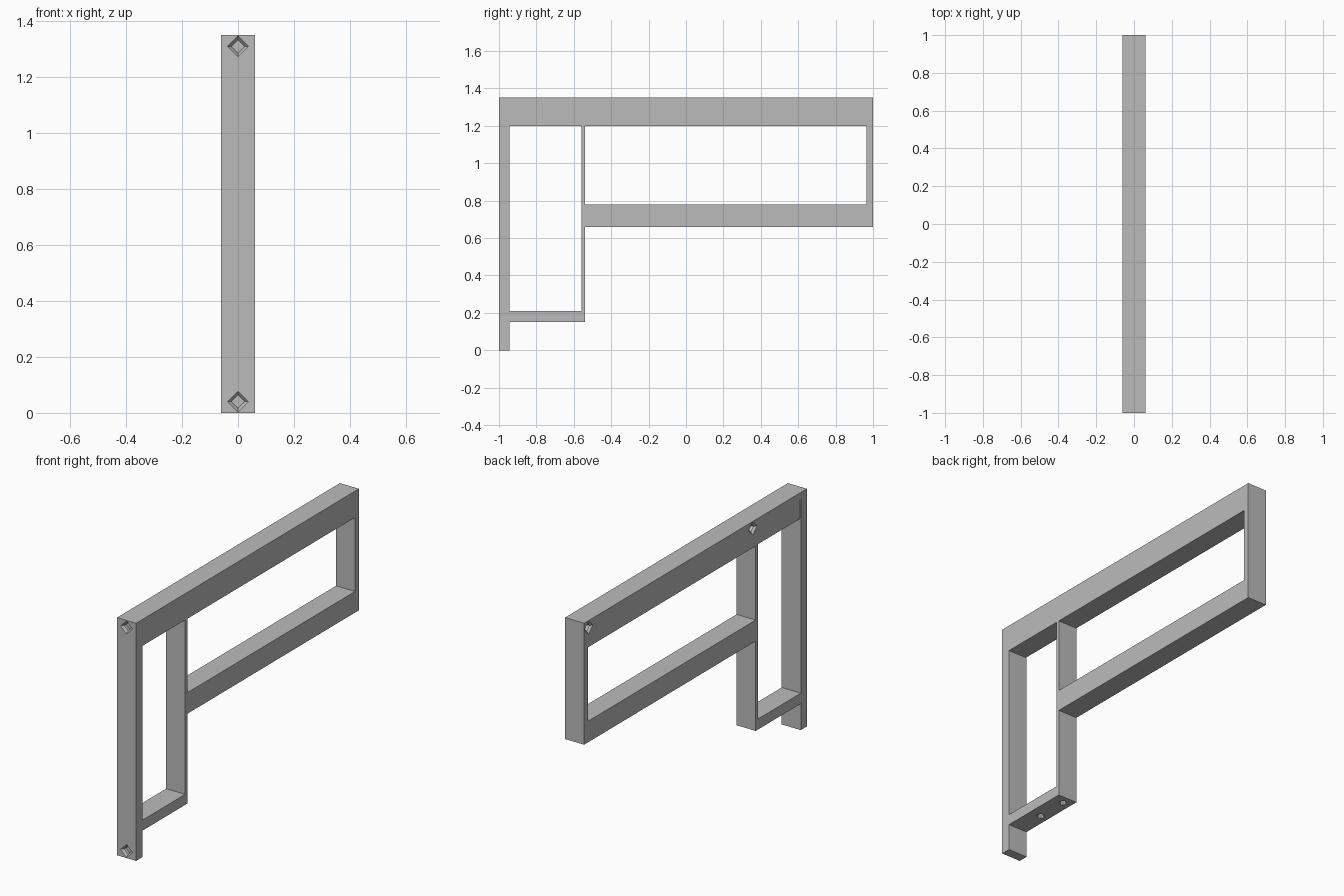
import bpy, bmesh, math
from mathutils import Vector, Matrix

cube = bpy.data.objects.get("Cube")
if cube:
    bpy.data.objects.remove(cube, do_unlink=True)

HALF = 0.06  # half of the frame's thickness in x

grey = bpy.data.materials.new("plain_grey")
grey.use_nodes = True
grey.diffuse_color = (0.5, 0.5, 0.5, 1)
grey.node_tree.nodes["Principled BSDF"].inputs["Base Color"].default_value = grey.diffuse_color


def finish(name, bm):
    bmesh.ops.recalc_face_normals(bm, faces=bm.faces)
    mesh = bpy.data.meshes.new(name)
    bm.to_mesh(mesh)
    bm.free()
    mesh.materials.append(grey)
    obj = bpy.data.objects.new(name, mesh)
    bpy.context.collection.objects.link(obj)
    return obj


def box(name, y, z, x=(-HALF, HALF)):
    lo, hi = Vector((x[0], y[0], z[0])), Vector((x[1], y[1], z[1]))
    bm = bmesh.new()
    bmesh.ops.create_cube(bm, size=1, matrix=Matrix.Translation((lo + hi) / 2)
                          @ Matrix.Diagonal((*(hi - lo), 1)))
    return finish(name, bm)


def hole_cutter(pos, direction, sides, r):
    """Countersunk blind hole that sinks from pos along direction."""
    profile = [(r, -0.01), (r, 0), (r * 0.65, 0.012), (r * 0.65, 0.03)]
    place = Matrix.Translation(pos) @ Vector(direction).to_track_quat('Z', 'Y').to_matrix().to_4x4()
    bm = bmesh.new()
    rings = []
    for rad, depth in profile:
        angles = [math.tau * i / sides for i in range(sides)]
        rings.append([bm.verts.new(place @ Vector((rad * math.cos(a), rad * math.sin(a), depth)))
                      for a in angles])
    for a, b in zip(rings, rings[1:]):
        for i in range(sides):
            j = (i + 1) % sides
            bm.faces.new((a[i], a[j], b[j], b[i]))
    bm.faces.new(rings[0])
    bm.faces.new(rings[-1])
    return finish("hole_cutter", bm)


def cut(cutter, *targets):
    cutter.hide_render = True
    for obj in targets:
        mod = obj.modifiers.new("cut", 'BOOLEAN')
        mod.operation = 'DIFFERENCE'
        mod.solver = 'EXACT'
        mod.object = cutter
        bpy.context.view_layer.objects.active = obj
        bpy.ops.object.modifier_apply(modifier=mod.name)
    bpy.data.objects.remove(cutter, do_unlink=True)


# Frame members
front_post = box("front_post", (-1, -0.945), (0, 1.35))
top_beam = box("top_beam", (-0.945, 0.965), (1.2, 1.35))
rear_post = box("rear_post", (0.965, 1), (0.66, 1.35))
inner_post = box("inner_post", (-0.56, -0.54), (0.21, 1.2))
lower_beam = box("lower_beam", (-0.54, 0.965), (0.66, 0.78))
bottom_rail = box("bottom_rail", (-0.945, -0.54), (0.15, 0.21))

# Shallow rebate on the side of the top beam
cut(box("rebate_cutter", (-0.96, -0.558), (1.15, 1.31), (-0.1, -HALF + 0.004)), top_beam)

# Diamond fixing holes in the front post and the side of the top beam
for z in (0.04, 1.31):
    cut(hole_cutter((0, -1, z), (0, 1, 0), 4, 0.037), front_post)
cut(hole_cutter((-HALF, -0.513, 1.31), (1, 0, 0), 4, 0.037), top_beam)
cut(hole_cutter((-HALF, 0.96, 1.31), (1, 0, 0), 4, 0.037), top_beam, rear_post)

# Round fixing holes under the bottom rail
for y in (-0.77, -0.59):
    cut(hole_cutter((-0.01, y, 0.15), (0, 0, 1), 8, 0.022), bottom_rail)
